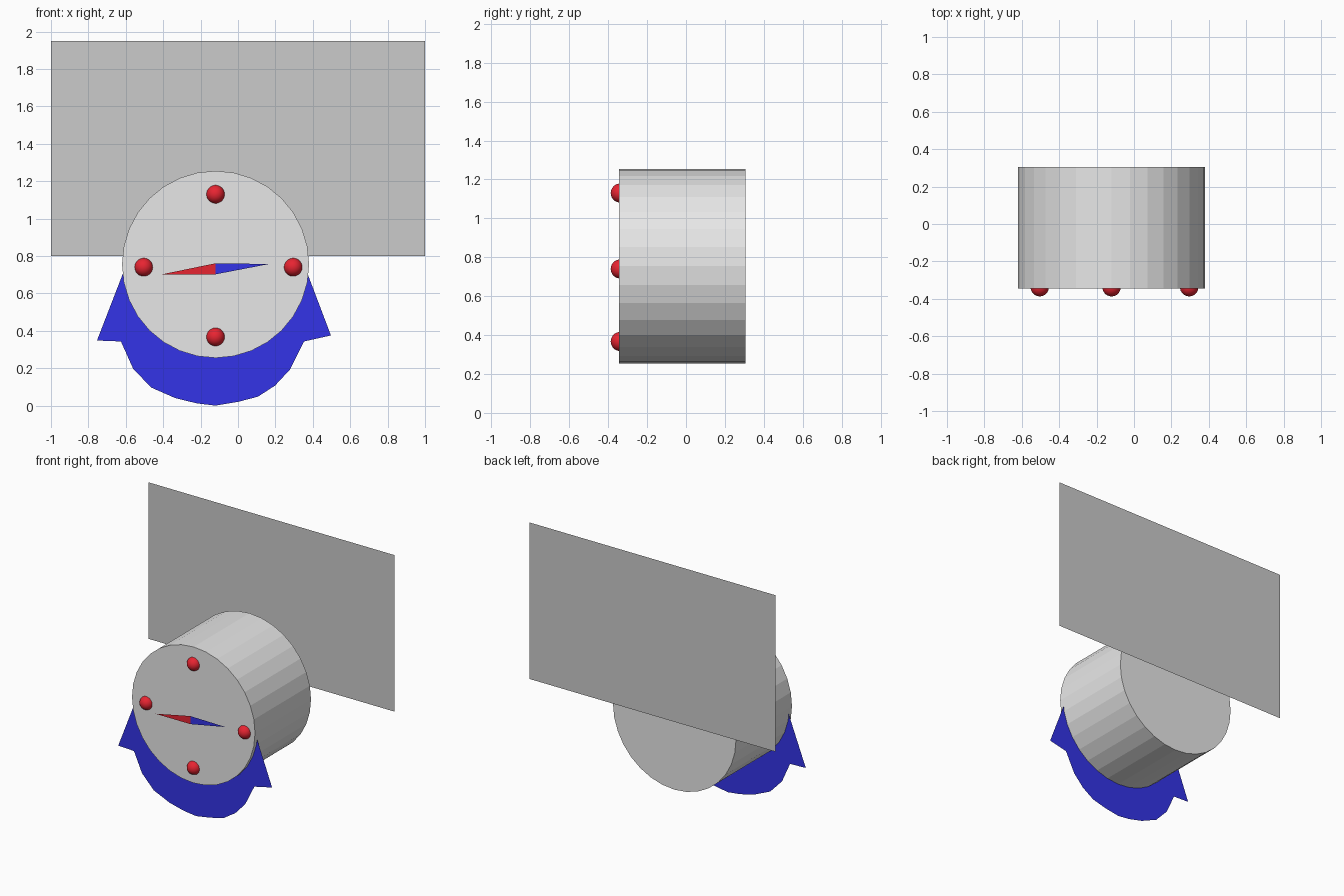
import bpy, bmesh, math
from mathutils import Matrix

if "Cube" in bpy.data.objects:
    bpy.data.objects.remove(bpy.data.objects["Cube"])

CX, CZ, R = -0.12, 0.755, 0.5      # drum centre and radius
FRONT, BACK = -0.345, 0.305


def mat(name, rgb):
    m = bpy.data.materials.new(name)
    m.diffuse_color = (*rgb, 1)
    m.use_nodes = True
    m.node_tree.nodes["Principled BSDF"].inputs["Base Color"].default_value = m.diffuse_color
    return m


light_grey = mat("light grey", (0.8, 0.8, 0.8))
mid_grey = mat("mid grey", (0.6, 0.6, 0.6))
red = mat("red", (0.9, 0.02, 0.035))
blue = mat("blue", (0.033, 0.033, 0.8))


def finish(name, bm, *mats):
    me = bpy.data.meshes.new(name)
    bm.to_mesh(me)
    bm.free()
    for m in mats:
        me.materials.append(m)
    ob = bpy.data.objects.new(name, me)
    bpy.context.collection.objects.link(ob)
    return ob


def plate(name, y, outlines, *mats):
    """Flat sheets facing the front, one material per outline."""
    bm = bmesh.new()
    for i, pts in enumerate(outlines):
        f = bm.faces.new([bm.verts.new((x, y, z)) for x, z in pts])
        f.normal_update()
        if f.normal.y > 0:
            f.normal_flip()
        f.material_index = i
    return finish(name, bm, *mats)


# Drum lying on its side, flat facets
bm = bmesh.new()
bmesh.ops.create_cone(bm, cap_ends=True, segments=32, radius1=R, radius2=R,
                      depth=BACK - FRONT,
                      matrix=Matrix.Translation((CX, (FRONT + BACK) / 2, CZ))
                      @ Matrix.Rotation(math.pi / 2, 4, 'X'))
finish("drum", bm, light_grey)

# Back panel
plate("back_panel", 0.387, [[(-1, 0.8), (1, 0.8), (1, 1.95), (-1, 1.95)]], mid_grey)

# Four round markers on the dial
for name, x, z in (("top", CX, 1.13), ("bottom", CX, 0.367),
                   ("left", -0.504, 0.74), ("right", 0.295, 0.74)):
    bm = bmesh.new()
    bmesh.ops.create_uvsphere(bm, u_segments=32, v_segments=16, radius=0.049,
                              matrix=Matrix.Translation((x, -0.338, z)))
    for f in bm.faces:
        f.smooth = True
    finish("marker_" + name, bm, red)

# Two-colour needle
plate("needle", -0.382,
      [[(-0.406, 0.702), (CX, 0.702), (CX, 0.761)],
       [(CX, 0.702), (0.166, 0.757), (CX, 0.761)]], red, blue)

# Blue collar under the drum: outer outline, closed by an arc inside the drum
outer = [(-0.61, 0.72), (-0.754, 0.348), (-0.626, 0.343), (-0.561, 0.198),
         (-0.465, 0.097), (-0.335, 0.04), (-0.22, 0.012), (-0.12, 0.0),
         (0.0, 0.02), (0.107, 0.048), (0.198, 0.107), (0.278, 0.193),
         (0.353, 0.343), (0.497, 0.375), (0.372, 0.705)]
inner = [(CX + 0.46 * math.cos(math.radians(a)), CZ + 0.46 * math.sin(math.radians(a)))
         for a in range(-10, -171, -10)]
plate("collar", -0.314, [outer + inner], blue)
